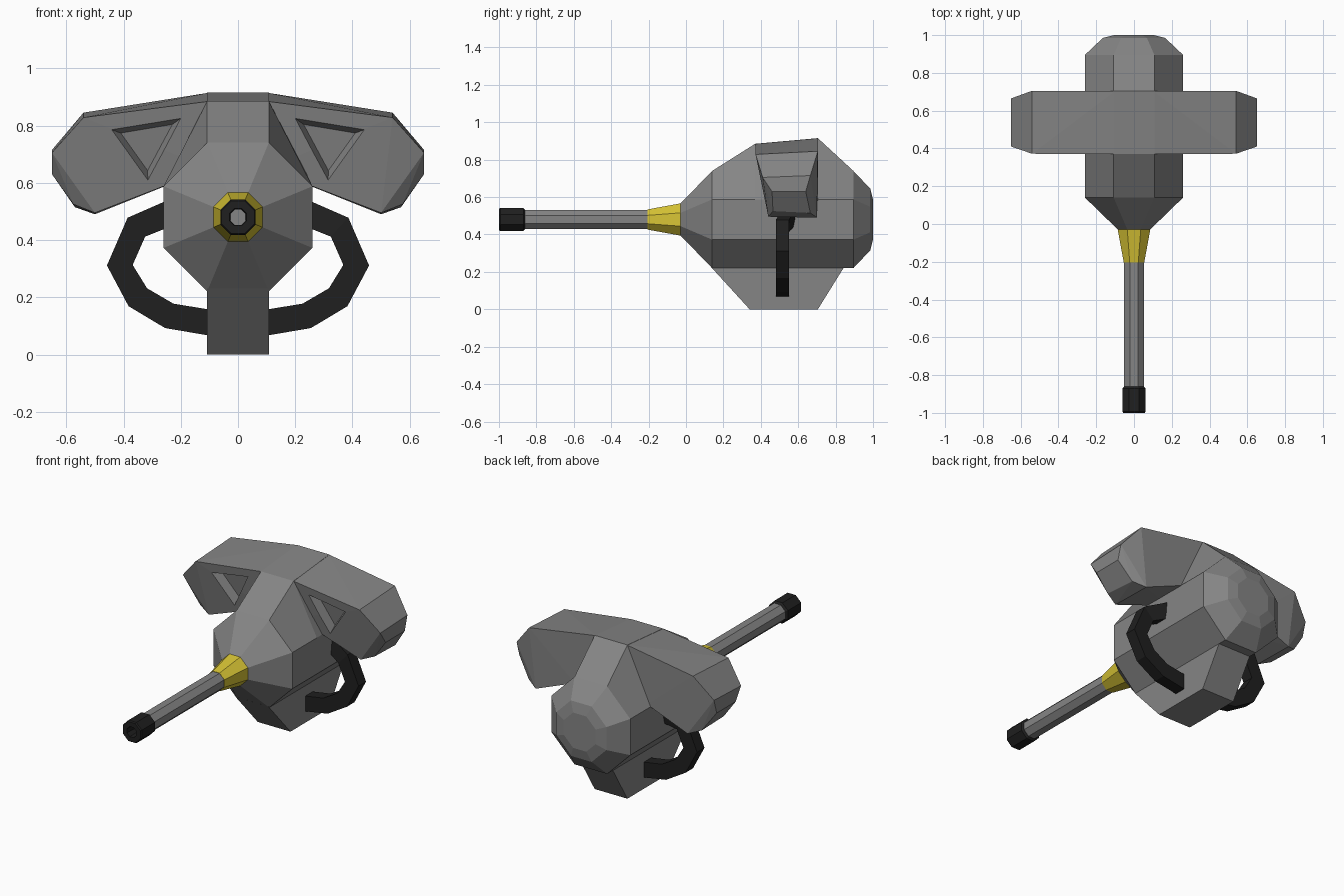
import bpy, bmesh, math
from mathutils import Vector

if "Cube" in bpy.data.objects:
    bpy.data.objects.remove(bpy.data.objects["Cube"])

CZ = 0.48                      # height of the barrel axis
T = math.tan(math.pi / 8)      # regular octagon corner ratio


def material(name, rgb):
    m = bpy.data.materials.new(name)
    m.diffuse_color = (*rgb, 1)
    m.use_nodes = True
    m.node_tree.nodes["Principled BSDF"].inputs["Base Color"].default_value = m.diffuse_color
    return m


GREY = material("grey metal", (0.235, 0.235, 0.235))
BLACK = material("black rubber", (0.014, 0.014, 0.014))
YELLOW = material("yellow collar", (0.68, 0.55, 0.035))


def finish(bm, name, mat):
    bmesh.ops.recalc_face_normals(bm, faces=bm.faces)
    me = bpy.data.meshes.new(name)
    bm.to_mesh(me)
    bm.free()
    ob = bpy.data.objects.new(name, me)
    me.materials.append(mat)
    bpy.context.collection.objects.link(ob)
    return ob


def loft(name, rings, mat, caps=True):
    """Skin a list of equal-length point rings."""
    bm = bmesh.new()
    vs = [[bm.verts.new(p) for p in r] for r in rings]
    n = len(rings[0])
    for a, b in zip(vs, vs[1:]):
        for i in range(n):
            j = (i + 1) % n
            bm.faces.new((a[i], a[j], b[j], b[i]))
    if caps:
        bm.faces.new(vs[0])
        bm.faces.new(vs[-1])
    return finish(bm, name, mat)


def hull(name, points, mat):
    bm = bmesh.new()
    for p in points:
        bm.verts.new(p)
    res = bmesh.ops.convex_hull(bm, input=bm.verts)
    loose = [v for v in bm.verts if not v.link_faces]
    bmesh.ops.delete(bm, geom=loose, context='VERTS')
    bmesh.ops.dissolve_limit(bm, angle_limit=math.radians(1),
                             verts=bm.verts, edges=bm.edges)
    return finish(bm, name, mat)


def octagon(y, r, top=None):
    """Octagon around the barrel axis; top lifts its two upper corners."""
    t = r * T
    pts = [(r, -t), (r, t), (t, r), (-t, r), (-r, t), (-r, -t), (-t, -r), (t, -r)]
    return [(x, y, top if top and z == r else CZ + z) for x, z in pts]


def mirror(ob):
    ob.modifiers.new("mirror", 'MIRROR').use_axis[0] = True


# body with raised ridge and rounded rear
loft("body", [octagon(-0.03, 0.085), octagon(0.14, 0.26),
              octagon(0.37, 0.26, 0.885), octagon(0.705, 0.26, 0.915),
              octagon(0.895, 0.26), octagon(0.985, 0.165),
              octagon(1.0, 0.105)], GREY)

# barrel, collar and hollow muzzle
loft("collar", [octagon(-0.205, 0.054), octagon(-0.03, 0.086)], YELLOW)
loft("barrel", [octagon(-0.88, 0.052), octagon(-0.2, 0.052)], GREY)
loft("muzzle", [octagon(-0.86, 0.052), octagon(-0.87, 0.062),
                octagon(-0.993, 0.062), octagon(-1.0, 0.057),
                octagon(-1.0, 0.03), octagon(-0.88, 0.027)], BLACK, caps=False)

# keel under the body
k = 0.26 * T
keel = [(0.13, 0.23), (0.34, 0), (0.705, 0), (0.848, 0.23)]
loft("keel", [[(s * k, y, z) for y, z in keel] for s in (-1, 1)], GREY)

# wing: front and back corner of each section
front = [(0.10, 0.37, 0.885), (0.54, 0.372, 0.828), (0.65, 0.41, 0.705),
         (0.65, 0.46, 0.63), (0.575, 0.465, 0.525), (0.50, 0.44, 0.495),
         (0.24, 0.42, 0.60), (0.10, 0.41, 0.65)]
back = [(0.10, 0.705, 0.915), (0.54, 0.705, 0.845), (0.65, 0.665, 0.715),
        (0.65, 0.64, 0.63), (0.57, 0.665, 0.515), (0.50, 0.70, 0.49),
        (0.24, 0.705, 0.595), (0.10, 0.705, 0.65)]
wing = hull("wing", front + back, GREY)

# tapered triangular recess in the wing front
tri = [Vector((0.44, 0.383, 0.785)), Vector((0.20, 0.378, 0.825)),
       Vector((0.315, 0.418, 0.61))]
mid = sum(tri, Vector()) / 3
rings = []
for scale, depth in ((1.25, -0.05), (1.0, 0.0), (0.75, 0.05)):
    rings.append([mid + (p - mid) * scale + Vector((0, depth, 0)) for p in tri])
cutter = loft("recess_cutter", rings, GREY)
cutter.hide_render = True
cutter.hide_viewport = True
cut = wing.modifiers.new("recess", 'BOOLEAN')
cut.operation = 'DIFFERENCE'
cut.solver = 'EXACT'
cut.object = cutter
mirror(wing)

# side handle: flat bar swept along a bent path
path = [(0.20, 0.565, 0.51), (0.355, 0.515, 0.445), (0.413, 0.515, 0.312),
        (0.35, 0.515, 0.20), (0.24, 0.515, 0.135), (0.09, 0.515, 0.11)]
bars = []
for i, (x, y, z) in enumerate(path):
    a, b = path[max(i - 1, 0)], path[min(i + 1, len(path) - 1)]
    n = Vector((b[2] - a[2], 0, a[0] - b[0])).normalized() * 0.045
    bars.append([(x + s * n.x, y + d, z + s * n.z)
                 for s, d in ((-1, -0.035), (1, -0.035), (1, 0.035), (-1, 0.035))])
mirror(loft("handle", bars, BLACK))
